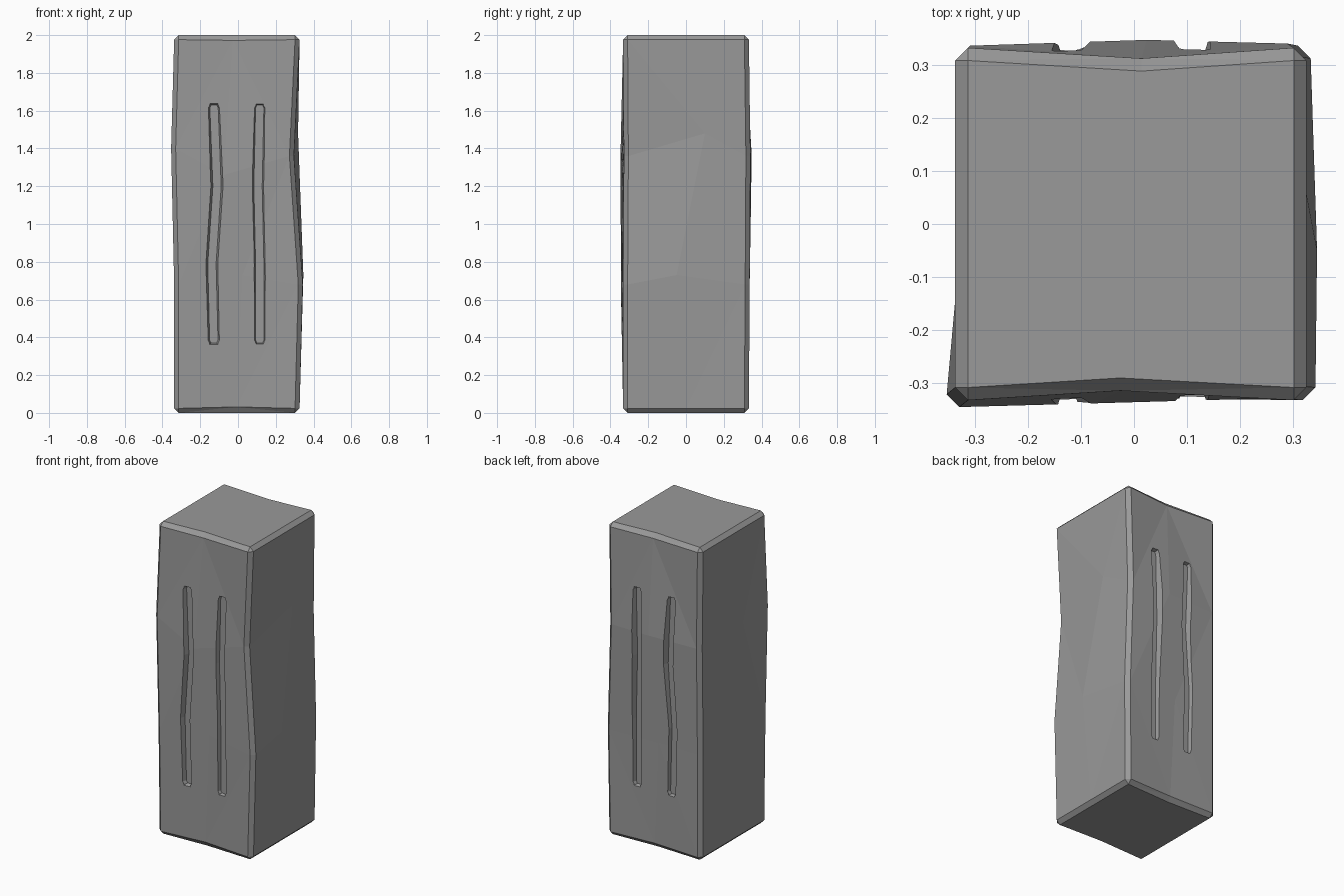
import bpy, bmesh
from mathutils import Vector

old = bpy.data.objects.get("Cube")
if old:
    bpy.data.objects.remove(old, do_unlink=True)

stone = bpy.data.materials.new("stone_grey")
stone.use_nodes = True
colour = (0.32, 0.32, 0.32, 1)
stone.diffuse_color = colour
stone.node_tree.nodes["Principled BSDF"].inputs["Base Color"].default_value = colour


def make_object(name, bm):
    bmesh.ops.recalc_face_normals(bm, faces=bm.faces[:])
    mesh = bpy.data.meshes.new(name)
    bm.to_mesh(mesh)
    bm.free()
    mesh.materials.append(stone)
    obj = bpy.data.objects.new(name, mesh)
    bpy.context.collection.objects.link(obj)
    return obj


# Chamfered block, split into coarse panels
bm = bmesh.new()
bmesh.ops.create_cube(bm, size=1)
for v in bm.verts:
    v.co = Vector((v.co.x * 0.664, v.co.y * 0.666, v.co.z * 2 + 1))
bmesh.ops.bevel(bm, geom=bm.edges[:], offset=0.024, segments=1, affect='EDGES')
for co, no in (((0, 0, 0), (1, 0, 0)), ((0, 0, 0), (0, 1, 0)),
               ((0, 0, 0.68), (0, 0, 1)), ((0, 0, 1.36), (0, 0, 1))):
    bmesh.ops.bisect_plane(bm, geom=bm.verts[:] + bm.edges[:] + bm.faces[:],
                           plane_co=co, plane_no=no)

# Hand-hewn unevenness: (x side, y side, level) -> shift
shifts = {
    (-1, -1, 2): (-0.016, -0.013, 0.04), (1, -1, 2): (-0.03, 0.004, 0),
    (1, 1, 2): (-0.012, 0.008, 0), (-1, 1, 2): (0.004, 0.004, 0),
    (0, 1, 2): (0.03, 0.015, 0), (0, -1, 2): (-0.07, -0.006, -0.1),
    (1, 0, 2): (-0.008, 0.1, 0.12), (-1, 0, 2): (0.004, -0.1, 0),
    (1, -1, 1): (0.017, 0, 0), (1, 1, 1): (0.008, 0.004, 0),
    (-1, -1, 1): (0, -0.012, 0), (0, -1, 1): (0.03, 0.004, 0.05),
    (1, 0, 1): (0.02, -0.05, 0.05), (0, 1, 1): (-0.03, -0.006, 0),
    (-1, 0, 1): (0.006, 0, 0),
    (0, 1, 3): (0.02, -0.02, -0.004), (0, -1, 3): (-0.02, 0.018, -0.004),
    (0, -1, 0): (0, 0.012, 0.008), (0, 1, 0): (0, -0.012, 0.004),
}


def side(value):
    return 0 if abs(value) < 0.1 else (1 if value > 0 else -1)


for v in bm.verts:
    level = min(3, int(v.co.z / 0.68 + 0.5))
    key = (side(v.co.x), side(v.co.y), level)
    shift = Vector(shifts.get(key, (0, 0, 0)))
    # Keep the top and bottom faces flat; only their rims move down or up
    if v.co.z > 1.99 or v.co.z < 0.01:
        shift.z = 0
    v.co += shift + Vector((-0.006, 0, 0))
bmesh.ops.triangulate(bm, faces=bm.faces[:])
block = make_object("stone_pillar", bm)


# Long bent grooves on the front and back
def groove_cutter(name, path, facing):
    bm = bmesh.new()
    rings = []
    for i, (x, z, half) in enumerate(path):
        end = -1 if i == 0 else (1 if i == len(path) - 1 else 0)
        floor_y, outer_y, flare = facing * 0.307, facing * 0.375, 0.021
        rings.append([bm.verts.new(p) for p in (
            (x - half, floor_y, z), (x + half, floor_y, z),
            (x + half + flare, outer_y, z + end * flare),
            (x - half - flare, outer_y, z + end * flare))])
    for a, b in zip(rings, rings[1:]):
        for k in range(4):
            n = (k + 1) % 4
            bm.faces.new((a[k], a[n], b[n], b[k]))
    bm.faces.new(rings[0])
    bm.faces.new(rings[-1])
    bmesh.ops.triangulate(bm, faces=bm.faces[:])
    obj = make_object(name, bm)
    obj.hide_render = True
    return obj


heights = (0.37, 0.385, 0.79, 1.2, 1.615, 1.63)
widths = (0.014, 0.022, 0.022, 0.022, 0.022, 0.014)
bends = {
    "right": (-0.128, -0.128, -0.138, -0.111, -0.127, -0.127),
    "left": (0.115, 0.115, 0.115, 0.106, 0.115, 0.115),
}
cutters = []
for face, facing in (("front", -1), ("back", 1)):
    for label, xs in bends.items():
        cutters.append(groove_cutter(f"{face}_{label}_groove_cutter",
                                     list(zip(xs, heights, widths)), facing))

for cutter in cutters:
    mod = block.modifiers.new(cutter.name, 'BOOLEAN')
    mod.operation = 'DIFFERENCE'
    mod.solver = 'EXACT'
    mod.object = cutter

# Bake the cuts and discard the cutters
bpy.context.view_layer.update()
graph = bpy.context.evaluated_depsgraph_get()
carved = bpy.data.meshes.new_from_object(block.evaluated_get(graph))
block.modifiers.clear()
block.data = carved
carved.materials.clear()
carved.materials.append(stone)
for poly in carved.polygons:
    poly.material_index = 0
    poly.use_smooth = False
for cutter in cutters:
    bpy.data.objects.remove(cutter, do_unlink=True)
